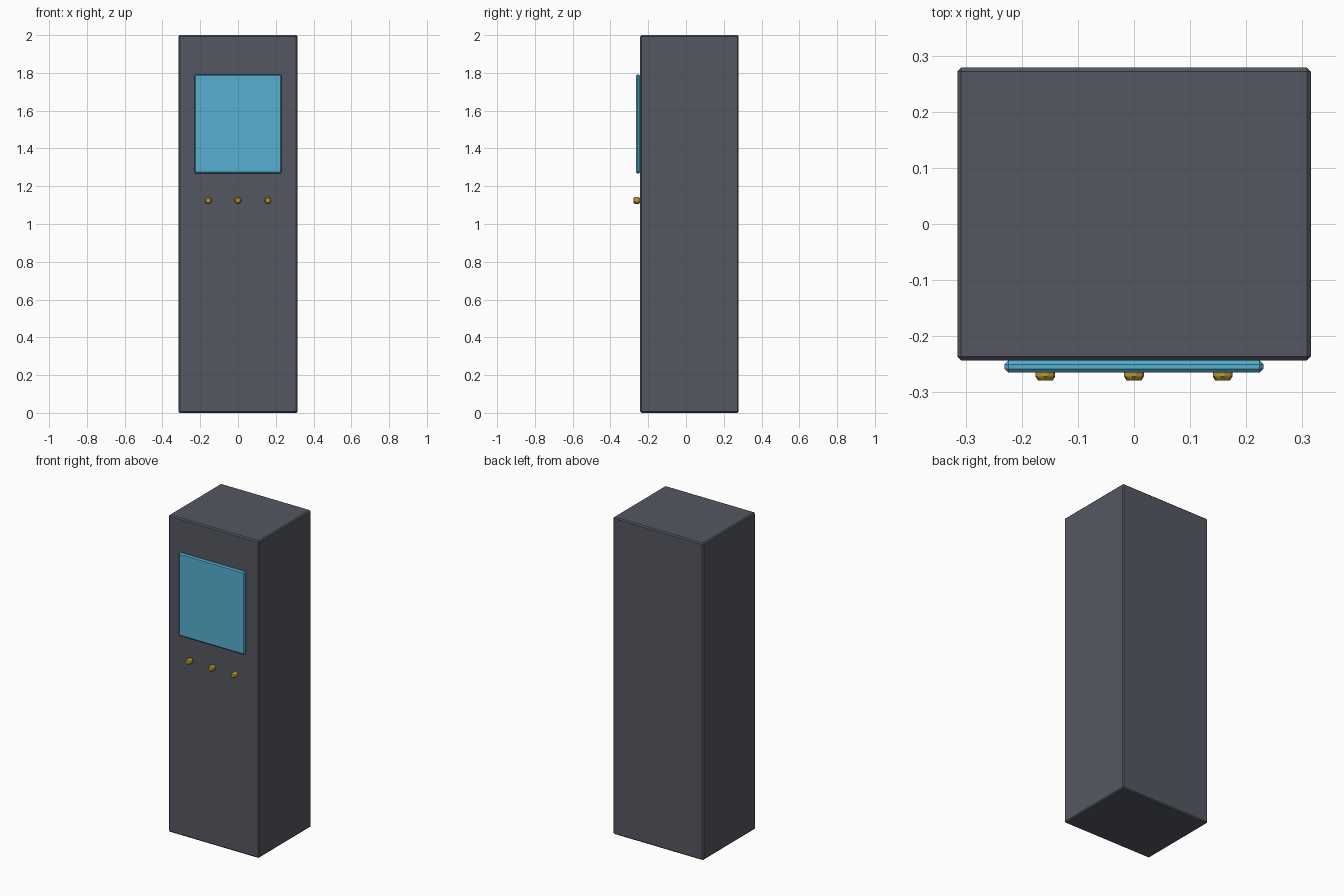
import bpy, bmesh, math

if "Cube" in bpy.data.objects:
    bpy.data.objects.remove(bpy.data.objects["Cube"])


def material(name, rgb):
    m = bpy.data.materials.new(name)
    m.diffuse_color = (*rgb, 1.0)
    m.use_nodes = True
    m.node_tree.nodes["Principled BSDF"].inputs["Base Color"].default_value = m.diffuse_color
    return m


GREY = material("dark grey", (0.090, 0.097, 0.122))
BLUE = material("screen blue", (0.093, 0.43, 0.63))
GOLD = material("gold", (0.48, 0.32, 0.035))


def finish(name, bm, mat, chamfer):
    # Chamfer every edge once and keep the faces flat
    bmesh.ops.bevel(bm, geom=bm.edges[:], offset=chamfer, segments=1,
                    affect='EDGES', clamp_overlap=True)
    bmesh.ops.recalc_face_normals(bm, faces=bm.faces[:])
    me = bpy.data.meshes.new(name)
    bm.to_mesh(me)
    bm.free()
    me.materials.append(mat)
    ob = bpy.data.objects.new(name, me)
    bpy.context.collection.objects.link(ob)
    return ob


def box(name, lo, hi, mat, chamfer):
    bm = bmesh.new()
    bmesh.ops.create_cube(bm, size=1)
    for v in bm.verts:
        v.co = [a if c < 0 else b for a, b, c in zip(lo, hi, v.co)]
    return finish(name, bm, mat, chamfer)


def button(name, x, z=1.125, r=0.021, y0=-0.279, y1=-0.243):
    # Six-sided knob lying along y, corners to left and right
    bm = bmesh.new()
    angles = [math.radians(60 * i) for i in range(6)]
    front, back = [[bm.verts.new((x + r * math.cos(a), y, z + r * math.sin(a)))
                    for a in angles] for y in (y0, y1)]
    bm.faces.new(front)
    bm.faces.new(back[::-1])
    for i in range(6):
        j = (i + 1) % 6
        bm.faces.new((front[j], front[i], back[i], back[j]))
    return finish(name, bm, GOLD, 0.007)


# Cabinet
box("cabinet", (-0.315, -0.243, 0), (0.315, 0.279, 2), GREY, 0.007)

# Screen panel on the front
box("screen", (-0.231, -0.265, 1.268), (0.231, -0.243, 1.792), BLUE, 0.007)

# Row of three buttons
for label, x in (("left", -0.158), ("middle", 0), ("right", 0.158)):
    button(label + "_button", x)
